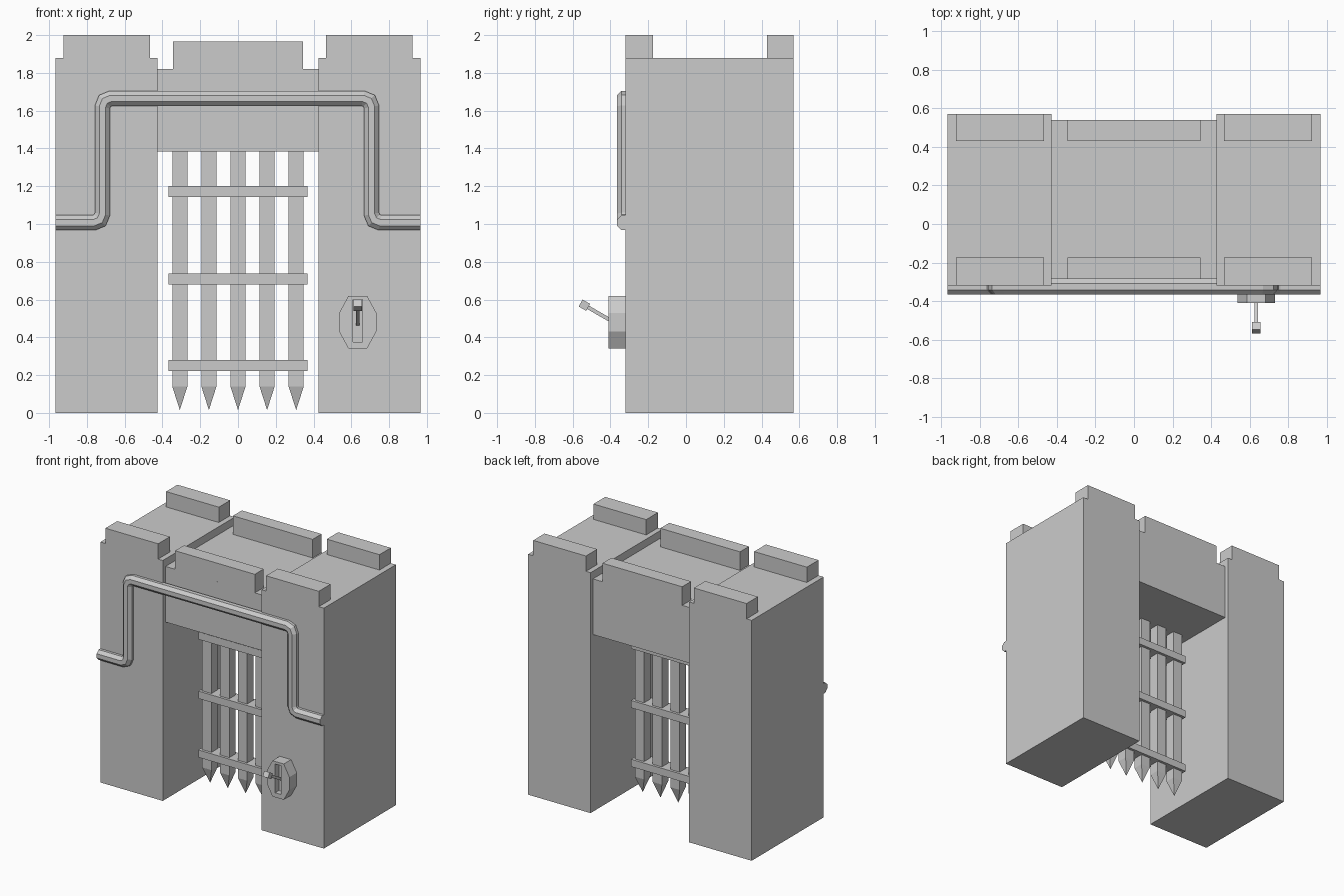
import bpy, bmesh, math
from mathutils import Vector, Matrix

if "Cube" in bpy.data.objects:
    bpy.data.objects.remove(bpy.data.objects["Cube"])


def finish(name, bm):
    bmesh.ops.recalc_face_normals(bm, faces=bm.faces)
    me = bpy.data.meshes.new(name)
    bm.to_mesh(me)
    bm.free()
    ob = bpy.data.objects.new(name, me)
    bpy.context.collection.objects.link(ob)
    return ob


def box(name, x, y, z):
    bm = bmesh.new()
    size = Matrix.Diagonal((x[1] - x[0], y[1] - y[0], z[1] - z[0], 1))
    mid = Matrix.Translation((sum(x) / 2, sum(y) / 2, sum(z) / 2))
    bmesh.ops.create_cube(bm, size=1, matrix=mid @ size)
    return finish(name, bm)


# Towers with a merlon along the front and back edges
for side, s in (("left", -1), ("right", 1)):
    box(side + "_tower", sorted((s * 0.427, s * 0.967)), (-0.32, 0.57), (0, 1.88))
    for end, y in (("front", (-0.32, -0.175)), ("back", (0.43, 0.57))):
        box(f"{side}_{end}_merlon", sorted((s * 0.467, s * 0.923)), y, (1.88, 2.0))

# Bridge over the gateway
box("bridge", (-0.427, 0.427), (-0.285, 0.54), (1.385, 1.82))
for end, y in (("front", (-0.285, -0.175)), ("back", (0.43, 0.54))):
    box(f"bridge_{end}_merlon", (-0.345, 0.345), y, (1.82, 1.965))

# Portcullis: pointed uprights and cross bars
GATE_Y = 0.095
for i in range(5):
    x = (i - 2) * 0.154
    bm = bmesh.new()
    bmesh.ops.create_cube(bm, size=1, matrix=Matrix.Translation((x, GATE_Y, 0.765))
                          @ Matrix.Diagonal((0.08, 0.08, 1.25, 1)))
    bm.faces.ensure_lookup_table()
    bottom = min(bm.faces, key=lambda f: f.calc_center_median().z)
    tip = bmesh.ops.poke(bm, faces=[bottom])["verts"][0]
    tip.co.z = 0.015
    finish(f"gate_upright_{i + 1}", bm)
for i, z in enumerate((0.25, 0.71, 1.173)):
    box(f"gate_cross_bar_{i + 1}", (-0.368, 0.368),
        (GATE_Y - 0.06, GATE_Y + 0.06), (z - 0.029, z + 0.029))

# Pipe: octagonal section swept along a mitred path with rounded corners
corners = [Vector(p) for p in ((-0.967, 1.007), (-0.718, 1.007), (-0.718, 1.665),
                               (0.707, 1.665), (0.707, 1.007), (0.967, 1.007))]
path = [corners[0]]
for a, b, c in zip(corners, corners[1:], corners[2:]):
    u, v, r = (a - b).normalized(), (c - b).normalized(), 0.045
    centre = b + (u + v) * r
    path += [b + u * r, centre - (u + v).normalized() * r, b + v * r]
path.append(corners[-1])
R, PIPE_Y, N = 0.043, -0.325, 8
bm = bmesh.new()
rings = []
for i, p in enumerate(path):
    d1 = (p - path[i - 1]).normalized() if i else (path[1] - p).normalized()
    d2 = (path[i + 1] - p).normalized() if i < len(path) - 1 else d1
    t = (d1 + d2).normalized()
    n = Vector((-t.y, t.x)) * (R / t.dot(d1))
    ring = []
    for k in range(N):
        ang = math.tau * (k + 0.5) / N
        q = p + n * math.cos(ang)
        ring.append(bm.verts.new((q.x, PIPE_Y + R * math.sin(ang), q.y)))
    rings.append(ring)
for a, b in zip(rings, rings[1:]):
    for k in range(N):
        m = (k + 1) % N
        bm.faces.new((a[k], a[m], b[m], b[k]))
bm.faces.new(rings[0])
bm.faces.new(rings[-1])
finish("pipe", bm)

# Lever plate: octagonal block with a recessed slot
LX, LZ = 0.634, 0.48
outline = [(0.049, 0.14), (0.098, 0.05), (0.098, -0.05), (0.049, -0.14),
           (-0.049, -0.14), (-0.098, -0.05), (-0.098, 0.05), (-0.049, 0.14)]
bm = bmesh.new()
face = bm.faces.new([bm.verts.new((LX + x, -0.41, LZ + z)) for x, z in outline])
ext = bmesh.ops.extrude_face_region(bm, geom=[face], use_keep_orig=True)["geom"]
for v in ext:
    if isinstance(v, bmesh.types.BMVert):
        v.co.y = -0.315
plate = finish("lever_plate", bm)
cutter = box("slot_cutter", (LX - 0.025, LX + 0.025), (-0.5, -0.365), (0.375, 0.6))
cutter.hide_render = True
cutter.hide_viewport = True
cut = plate.modifiers.new("slot", "BOOLEAN")
cut.object = cutter
cut.solver = "EXACT"

# Lever: rod and knob tilted upwards by 30 degrees
tilt = math.radians(-30)
knob_at = Vector((LX, -0.538, 0.57))
for name, size, along in (("lever_rod", (0.02, 0.19, 0.02), 0.1),
                          ("lever_knob", (0.046, 0.046, 0.042), 0)):
    ob = box(name, *[(-s / 2, s / 2) for s in size])
    ob.rotation_euler.x = tilt
    ob.location = knob_at + along * Vector((0, math.cos(tilt), math.sin(tilt)))
